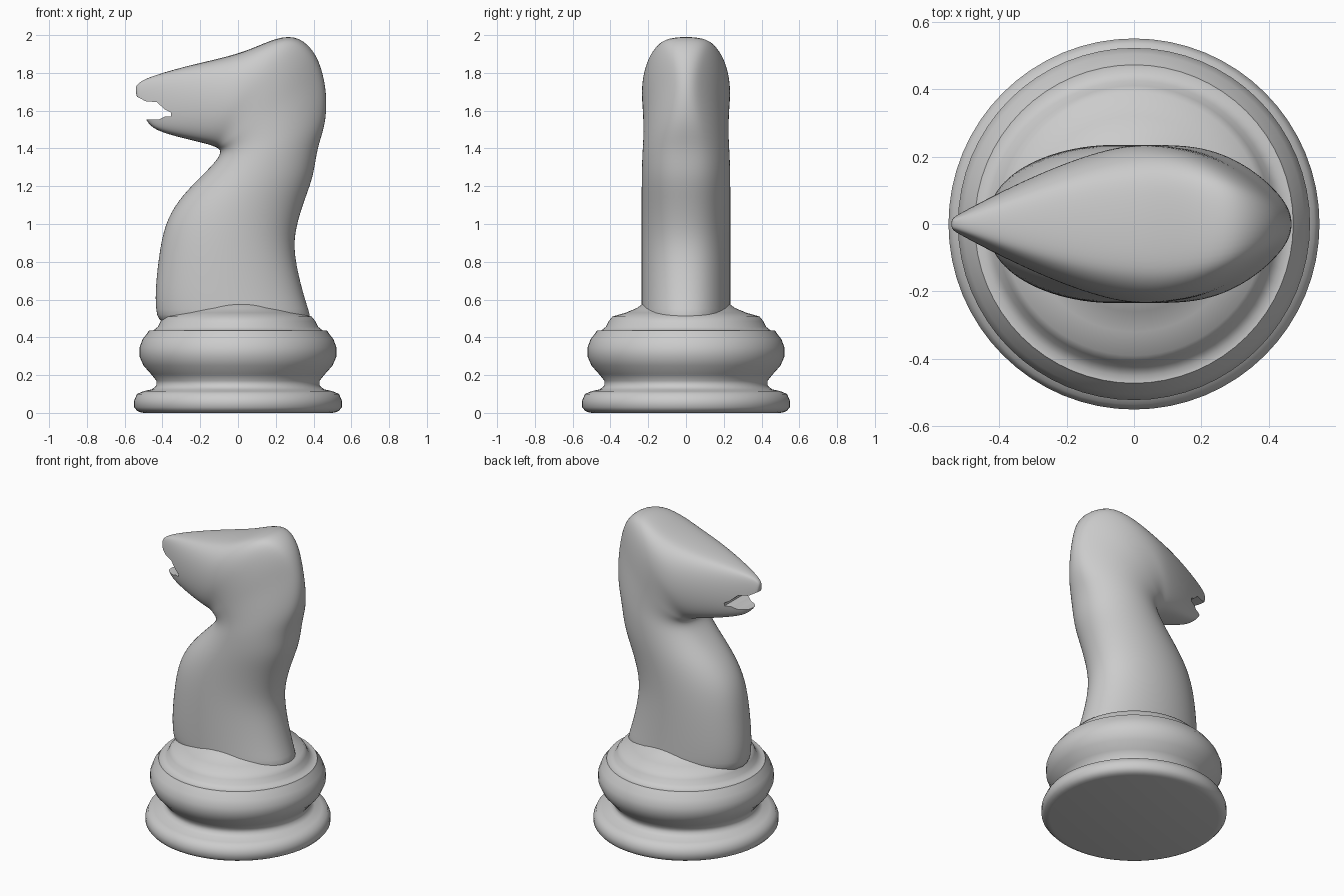
import bpy, bmesh, math

cube = bpy.data.objects.get("Cube")
if cube:
    bpy.data.objects.remove(cube)

GREY = (0.6, 0.6, 0.6, 1)
grey = bpy.data.materials.new("light_grey")
grey.use_nodes = True
grey.diffuse_color = GREY
grey.node_tree.nodes["Principled BSDF"].inputs["Base Color"].default_value = GREY


def finish(bm, name):
    bmesh.ops.recalc_face_normals(bm, faces=bm.faces)
    mesh = bpy.data.meshes.new(name)
    bm.to_mesh(mesh)
    bm.free()
    obj = bpy.data.objects.new(name, mesh)
    bpy.context.collection.objects.link(obj)
    mesh.materials.append(grey)
    return obj


def smooth(obj, angle):
    bpy.ops.object.select_all(action='DESELECT')
    obj.select_set(True)
    bpy.context.view_layer.objects.active = obj
    bpy.ops.object.shade_smooth_by_angle(angle=math.radians(angle))


def loft(rings, name):
    bm = bmesh.new()
    loops = [[bm.verts.new(p) for p in ring] for ring in rings]
    n = len(loops[0])
    for a, b in zip(loops, loops[1:]):
        for i in range(n):
            j = (i + 1) % n
            bm.faces.new((a[i], a[j], b[j], b[i]))
    bm.faces.new(loops[0])
    bm.faces.new(loops[-1])
    return finish(bm, name)


# Turned base: foot, waist, round bulge and sloped collar
profile = [(.52, .004), (.535, .012), (.55, .03), (.55, .065), (.535, .1), (.5, .115),
           (.455, .125), (.432, .145), (.432, .17), (.46, .205), (.5, .25), (.522, .3),
           (.522, .345), (.505, .39), (.478, .425), (.472, .435), (.45, .435),
           (.425, .455), (.41, .485), (.39, .51), (.32, .53), (.26, .555), (.2, .6)]
SEG = 64
turns = [2 * math.pi * i / SEG for i in range(SEG)]
base = loft([[(r * math.cos(t), r * math.sin(t), z) for t in turns]
             for r, z in [(.5, 0)] + profile], "base")
smooth(base, 50)


# Half width of the head seen from above: pointed muzzle, round nape
def head_width(x):
    if x < 0:
        return .225 * (1 - min(1, -x / .55) ** 1.4) + .012
    return .237 * max(0, 1 - (x / .485) ** 2.2) ** .65


# Sections: back or crown point, chest or jaw point, head blend
sections = [
    (.415, .43, -.42, .43, 0), (.375, .55, -.44, .55, 0), (.335, .68, -.442, .66, 0),
    (.292, .88, -.417, .88, 0), (.32, 1.02, -.38, 1.03, 0), (.36, 1.14, -.3, 1.15, 0),
    (.405, 1.26, -.2, 1.25, .1), (.42, 1.4, -.11, 1.34, .3), (.465, 1.52, -.095, 1.38, .6),
    (.475, 1.66, -.1, 1.392, .8), (.455, 1.8, -.107, 1.398, 1), (.405, 1.93, -.115, 1.402, 1),
    (.3, 2.01, -.125, 1.406, 1), (.17, 1.975, -.14, 1.412, 1), (.04, 1.915, -.16, 1.42, 1),
    (-.1, 1.878, -.2, 1.43, 1), (-.22, 1.85, -.26, 1.445, 1), (-.33, 1.822, -.34, 1.465, 1),
    (-.42, 1.795, -.425, 1.492, 1), (-.49, 1.77, -.475, 1.525, 1),
    (-.53, 1.745, -.51, 1.6, 1), (-.545, 1.72, -.535, 1.665, 1)]
RING = 24
rings = []
for bx, bz, fx, fz, head in sections:
    ring = []
    for i in range(RING):
        t = 2 * math.pi * i / RING
        k = (1 + math.cos(t)) / 2
        x, z = fx + (bx - fx) * k, fz + (bz - fz) * k
        width = .237 * (1 - head) + head_width(x) * head
        s = math.sin(t)
        ring.append((x, math.copysign(abs(s) ** (.9 - .42 * head), s) * width, z))
    rings.append(ring)
horse = loft(rings, "horse_neck_and_head")
sub = horse.modifiers.new("Smooth", 'SUBSURF')
sub.levels = sub.render_levels = 2

# Open mouth, cut through the muzzle
mouth = [(-.62, 1.7), (-.53, 1.672), (-.49, 1.65), (-.43, 1.645), (-.385, 1.605),
         (-.355, 1.59), (-.355, 1.57), (-.39, 1.568), (-.42, 1.552), (-.62, 1.552)]
cutter = loft([[(x, y, z) for x, z in mouth] for y in (-.3, .3)], "mouth_cutter")
cutter.hide_render = True
cut = horse.modifiers.new("Mouth", 'BOOLEAN')
cut.object = cutter
cut.operation = 'DIFFERENCE'
cut.solver = 'EXACT'

bpy.context.view_layer.objects.active = horse
for name in ("Smooth", "Mouth"):
    bpy.ops.object.modifier_apply(modifier=name)
bpy.data.objects.remove(cutter)
smooth(horse, 50)
